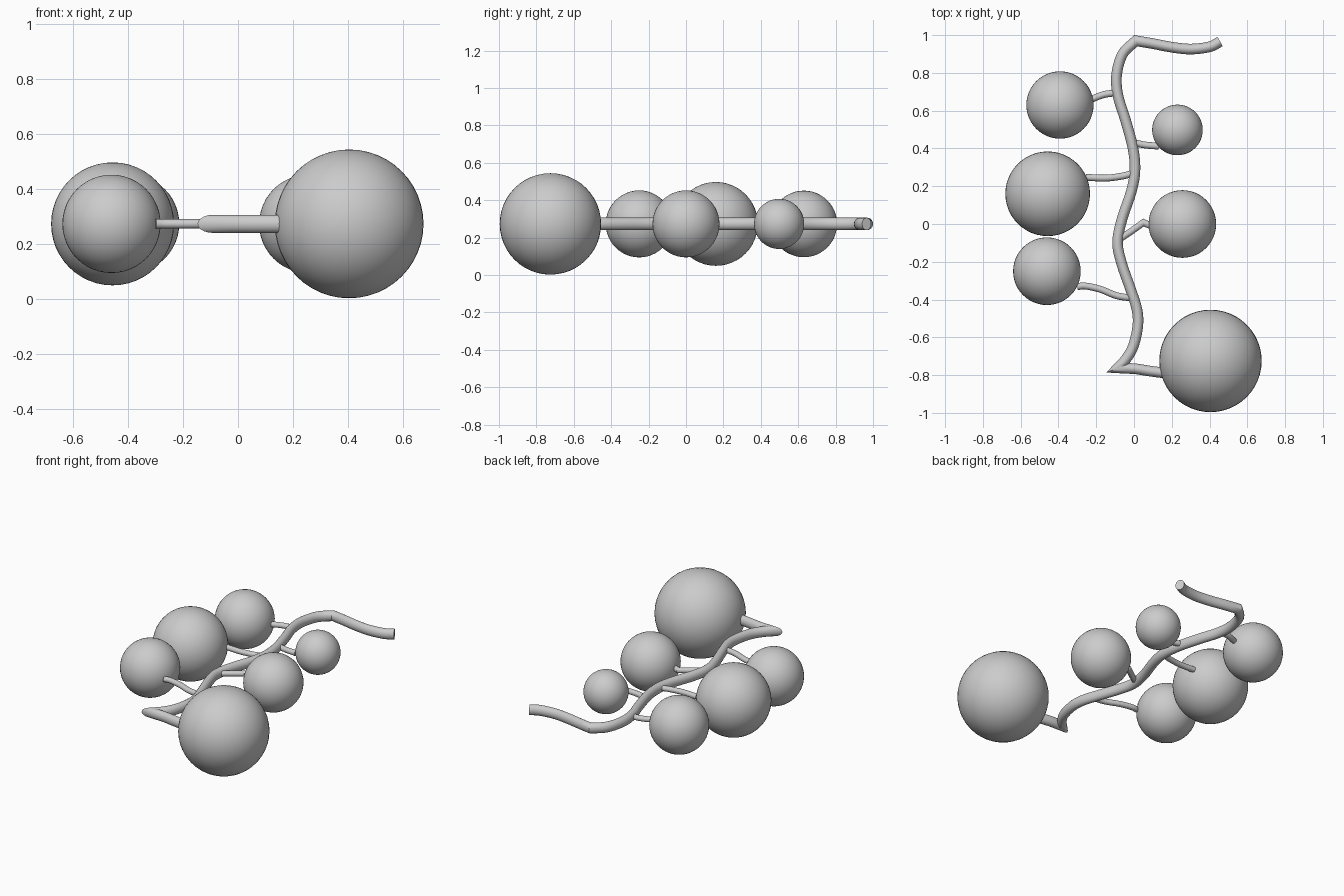
import bpy, bmesh, math
from mathutils import Vector

if "Cube" in bpy.data.objects:
    bpy.data.objects.remove(bpy.data.objects["Cube"])

Z = 0.273  # height of the flat plane everything lies in

mat = bpy.data.materials.new("plain grey")
mat.diffuse_color = (0.6, 0.6, 0.6, 1)
mat.use_nodes = True
mat.node_tree.nodes["Principled BSDF"].inputs["Base Color"].default_value = mat.diffuse_color


def smooth_path(pts, steps=5):
    """Catmull-Rom curve through 2D points."""
    p = [Vector(q) for q in pts]
    p = [2 * p[0] - p[1]] + p + [2 * p[-1] - p[-2]]
    out = []
    for i in range(1, len(p) - 2):
        a, b, c, d = p[i - 1:i + 3]
        for s in range(steps):
            t = s / steps
            out.append(0.5 * (2 * b + (c - a) * t + (2 * a - 5 * b + 4 * c - d) * t * t
                              + (3 * b - a - 3 * c + d) * t ** 3))
    return out + [p[-2]]


def tube(name, sections, wide, tall, sides=20):
    """Capped tube along smooth sections that meet at mitred corners."""
    corners = [Vector(s[-1]) for s in sections[:-1]]
    path = []
    for s in sections:
        for q in smooth_path(s):
            near = min([(q - c).length for c in corners] or [1])
            if near < 1e-5:
                if not path or (path[-1] - q).length > 1e-5:
                    path.append(q)
            elif near > 1.5 * wide:
                path.append(q)
    bm = bmesh.new()
    rings = []
    n = len(path)
    for i, q in enumerate(path):
        d0 = (q - path[max(i - 1, 0)]) if i else path[1] - q
        d1 = (path[i + 1] - q) if i < n - 1 else d0
        d0, d1 = d0.normalized(), d1.normalized()
        t = (d0 + d1).normalized()
        side = Vector((-t.y, t.x))
        w = wide * min(2.2, 1 / max(t.dot(d0), 0.1))
        ring = []
        for k in range(sides):
            a = 2 * math.pi * k / sides
            r = q + side * (w * math.cos(a))
            ring.append(bm.verts.new((r.x, r.y, Z + tall * math.sin(a))))
        rings.append(ring)
    for r0, r1 in zip(rings, rings[1:]):
        for k in range(sides):
            j = (k + 1) % sides
            bm.faces.new((r0[k], r0[j], r1[j], r1[k]))
    bm.faces.new(rings[0])
    bm.faces.new(rings[-1])
    bmesh.ops.recalc_face_normals(bm, faces=bm.faces)
    finish(name, bm)


def finish(name, bm):
    me = bpy.data.meshes.new(name)
    bm.to_mesh(me)
    bm.free()
    me.materials.append(mat)
    ob = bpy.data.objects.new(name, me)
    bpy.context.collection.objects.link(ob)
    bpy.ops.object.select_all(action='DESELECT')
    ob.select_set(True)
    bpy.context.view_layer.objects.active = ob
    bpy.ops.object.shade_smooth_by_angle(angle=math.radians(40))


# main vine: tip, long wavy run, and the last bend to the big berry
tube("vine", [
    [(.456, .966), (.40, .938), (.30, .926), (.20, .936), (.10, .955), (.01, .970)],
    [(.01, .970), (-.06, .90), (-.092, .79), (-.085, .68), (-.045, .55), (-.005, .40),
     (.005, .28), (-.015, .17), (-.065, .02), (-.087, -.10), (-.065, -.21), (-.02, -.34),
     (.015, -.45), (.02, -.54), (-.005, -.65), (-.05, -.725), (-.09, -.764)],
    [(-.09, -.764), (0, -.766), (.08, -.778), (.17, -.79)],
], 0.028, 0.033)

# thin side stems
stems = [
    [[(-.09, .695), (-.16, .685), (-.222, .662)]],
    [[(-.01, .268), (-.06, .254), (-.15, .243), (-.255, .247)]],
    [[(-.01, -.392), (-.09, -.38), (-.18, -.345), (-.26, -.328), (-.30, -.332)]],
    [[(.01, .428), (.06, .418), (.132, .412)]],
    [[(-.07, -.075), (-.01, -.035), (.05, .008)], [(.05, .008), (.085, -.008)]],
]
for i, s in enumerate(stems):
    tube(f"stem_{i + 1}", s, 0.018, 0.0175, 14)

# berries: x, y, radius
berries = [(-.392, .63, .178), (-.457, .16, .224), (-.461, -.25, .179),
           (.23, .498, .134), (.256, 0, .179), (.405, -.725, .271)]
for i, (x, y, r) in enumerate(berries):
    bm = bmesh.new()
    bmesh.ops.create_uvsphere(bm, u_segments=48, v_segments=24, radius=r)
    bmesh.ops.translate(bm, verts=bm.verts, vec=(x, y, Z))
    finish(f"berry_{i + 1}", bm)
